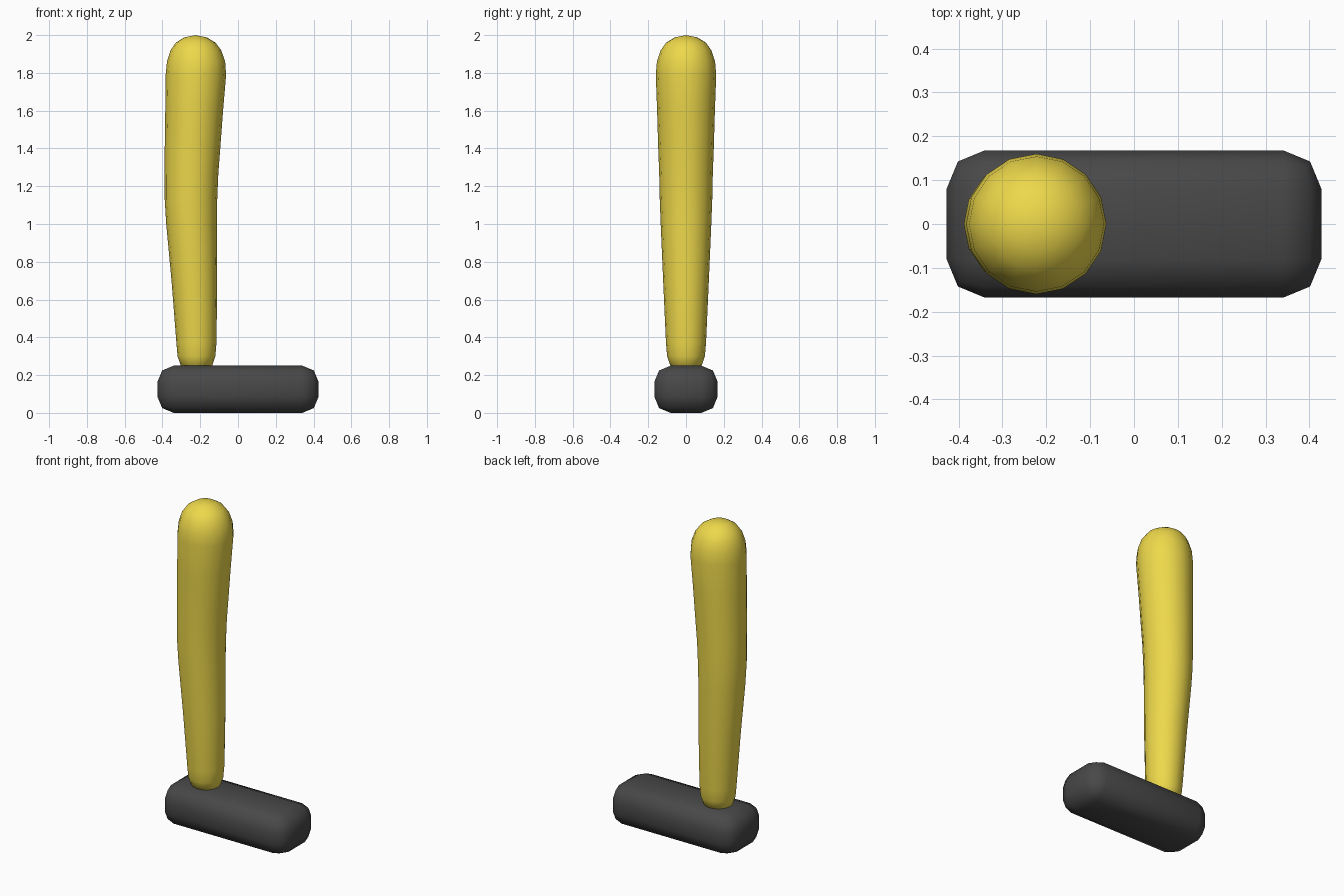
import bpy, bmesh
from math import cos, sin, pi

if "Cube" in bpy.data.objects:
    bpy.data.objects.remove(bpy.data.objects["Cube"])


def finish(name, bm, color, angle=None):
    bmesh.ops.recalc_face_normals(bm, faces=bm.faces)
    mesh = bpy.data.meshes.new(name)
    bm.to_mesh(mesh)
    bm.free()
    for p in mesh.polygons:
        p.use_smooth = True
    mat = bpy.data.materials.new(name + "_colour")
    mat.diffuse_color = color
    mat.use_nodes = True
    mat.node_tree.nodes["Principled BSDF"].inputs["Base Color"].default_value = mat.diffuse_color
    mesh.materials.append(mat)
    obj = bpy.data.objects.new(name, mesh)
    bpy.context.collection.objects.link(obj)
    return obj


# foot: a block with every edge rounded in two steps
bm = bmesh.new()
bmesh.ops.create_cube(bm, size=1)
for v in bm.verts:
    v.co = (v.co.x * 0.854, v.co.y * 0.336, (v.co.z + 0.5) * 0.25)
bmesh.ops.bevel(bm, geom=bm.edges[:], offset=0.087, offset_type='OFFSET',
                segments=2, profile=0.5, affect='EDGES')
finish("foot", bm, (0.065, 0.065, 0.065, 1))

# leg: round sections (centre x, z, radius), bowed backwards at the knee
SIDES = 16
sections = [
    (-0.220, 0.225, 0.045), (-0.220, 0.25, 0.083), (-0.220, 0.30, 0.100),
    (-0.220, 0.37, 0.106), (-0.231, 0.70, 0.121), (-0.246, 1.00, 0.134),
    (-0.249, 1.13, 0.139), (-0.246, 1.27, 0.142), (-0.241, 1.40, 0.147),
    (-0.232, 1.60, 0.153), (-0.223, 1.79, 0.160), (-0.222, 1.86, 0.154),
    (-0.223, 1.92, 0.134), (-0.224, 1.96, 0.105), (-0.225, 1.988, 0.060),
]
bm = bmesh.new()
rings = [[bm.verts.new((cx + r * cos(2 * pi * i / SIDES),
                        r * sin(2 * pi * i / SIDES), z))
          for i in range(SIDES)] for cx, z, r in sections]
bottom = bm.verts.new((-0.220, 0.0, 0.215))
top = bm.verts.new((-0.225, 0.0, 2.0))
for i in range(SIDES):
    j = (i + 1) % SIDES
    for a, b in zip(rings, rings[1:]):
        bm.faces.new((a[i], a[j], b[j], b[i]))
    bm.faces.new((bottom, rings[0][j], rings[0][i]))
    bm.faces.new((top, rings[-1][i], rings[-1][j]))
finish("leg", bm, (0.85, 0.69, 0.07, 1))
